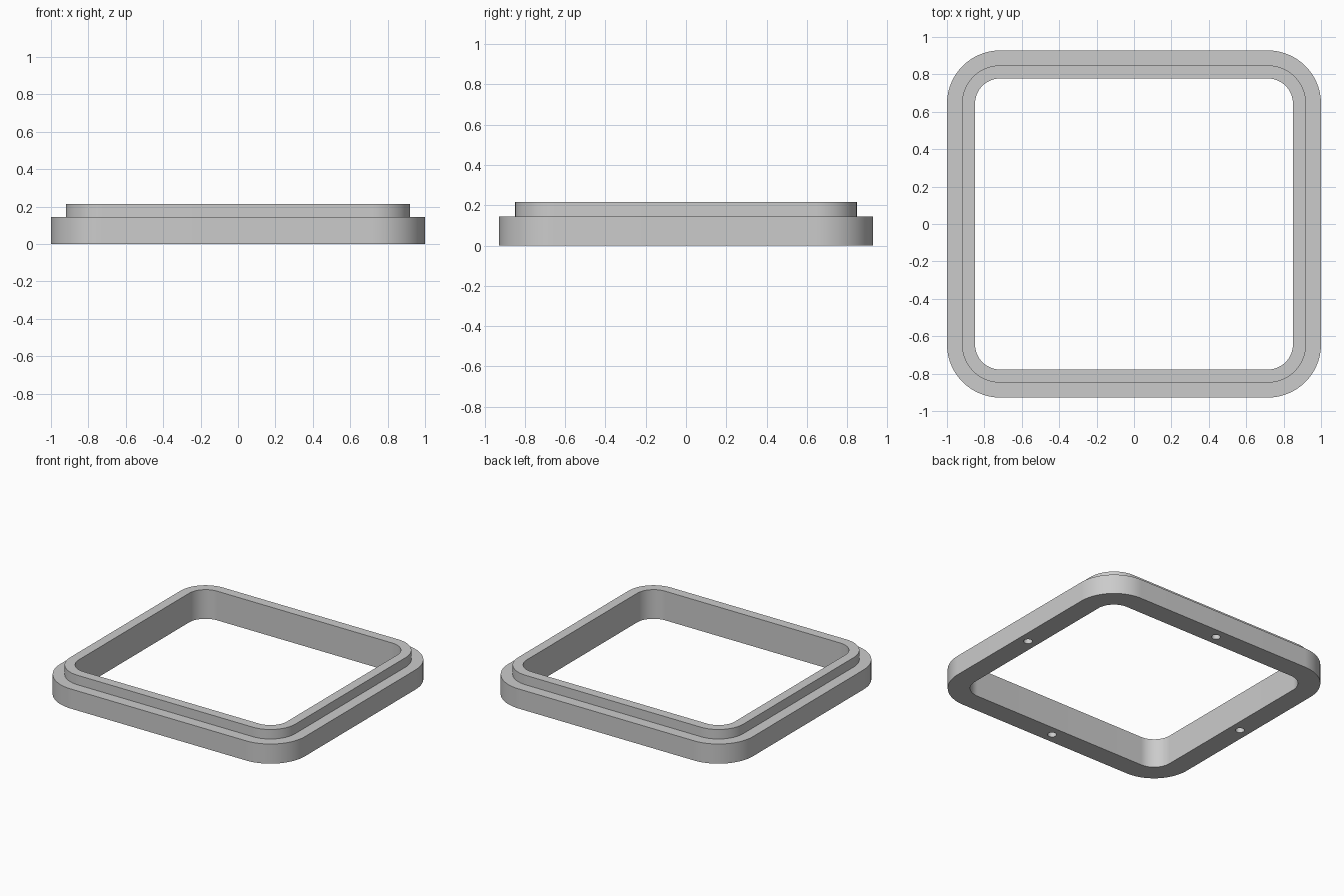
import bpy, bmesh, math

cube = bpy.data.objects.get("Cube")
if cube:
    bpy.data.objects.remove(cube, do_unlink=True)

HALF_X, HALF_Y, CORNER = 1.0, 0.928, 0.285   # outer footprint
WIDTH, STEP = 0.15, 0.08                     # frame width and ledge depth
LEDGE_Z, TOP_Z = 0.145, 0.215
SEGMENTS = 24                                # per corner

grey = bpy.data.materials.new("plain grey")
grey.use_nodes = True
colour = (0.6, 0.6, 0.6, 1)
grey.diffuse_color = colour
grey.node_tree.nodes["Principled BSDF"].inputs["Base Color"].default_value = colour


def add_object(name, bm):
    bmesh.ops.recalc_face_normals(bm, faces=bm.faces)
    mesh = bpy.data.meshes.new(name)
    bm.to_mesh(mesh)
    bm.free()
    mesh.materials.append(grey)
    obj = bpy.data.objects.new(name, mesh)
    bpy.context.collection.objects.link(obj)
    return obj


def rounded_loop(bm, inset, z):
    """Rounded rectangle of vertices, inset from the outer footprint."""
    r = CORNER - inset
    cx, cy = HALF_X - CORNER, HALF_Y - CORNER
    loop = []
    for quarter, (sx, sy) in enumerate([(1, 1), (-1, 1), (-1, -1), (1, -1)]):
        for i in range(SEGMENTS + 1):
            a = (quarter + i / SEGMENTS) * math.pi / 2
            loop.append(bm.verts.new((sx * cx + r * math.cos(a), sy * cy + r * math.sin(a), z)))
    return loop


# Stepped frame: a closed cross-section carried round the rounded rectangle
section = [(0, 0), (0, LEDGE_Z), (STEP, LEDGE_Z), (STEP, TOP_Z), (WIDTH, TOP_Z), (WIDTH, 0)]
bm = bmesh.new()
loops = [rounded_loop(bm, inset, z) for inset, z in section]
count = len(loops[0])
for k, lower in enumerate(loops):
    upper = loops[(k + 1) % len(loops)]
    for i in range(count):
        j = (i + 1) % count
        bm.faces.new((lower[i], lower[j], upper[j], upper[i]))
frame = add_object("stepped_frame", bm)

# Blind round holes in the underside, one in the middle of each side
HOLE_RADIUS, HOLE_DEPTH = 0.03, 0.08
mid_x, mid_y = HALF_X - WIDTH / 2, HALF_Y - WIDTH / 2
bm = bmesh.new()
for x, y in [(mid_x, 0), (-mid_x, 0), (0, mid_y), (0, -mid_y)]:
    made = bmesh.ops.create_cone(bm, cap_ends=True, segments=32, radius1=HOLE_RADIUS,
                                 radius2=HOLE_RADIUS, depth=2 * HOLE_DEPTH)
    bmesh.ops.translate(bm, verts=made["verts"], vec=(x, y, 0))
cutter = add_object("hole_cutter", bm)
cutter.hide_render = True
cutter.hide_set(True)

cut = frame.modifiers.new("underside holes", "BOOLEAN")
cut.operation = "DIFFERENCE"
cut.solver = "EXACT"
cut.object = cutter

# Apply the cut, drop the cutter, then smooth the round corners
bpy.ops.object.select_all(action="DESELECT")
frame.select_set(True)
bpy.context.view_layer.objects.active = frame
bpy.ops.object.modifier_apply(modifier=cut.name)
bpy.data.objects.remove(cutter, do_unlink=True)
bpy.ops.object.shade_smooth_by_angle(angle=math.radians(30))
